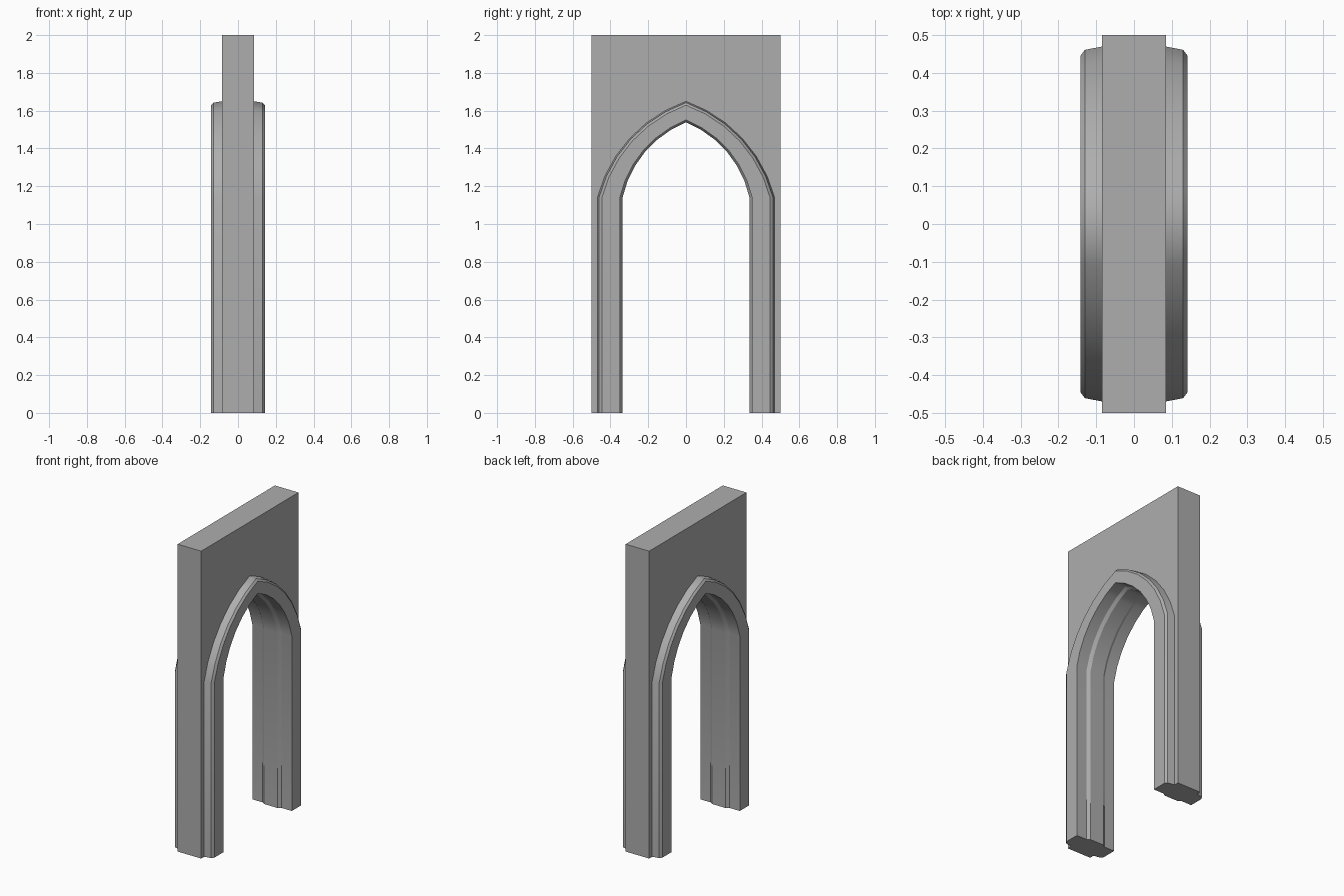
import bpy, bmesh, math

if "Cube" in bpy.data.objects:
    bpy.data.objects.remove(bpy.data.objects["Cube"])

SPRING = 1.14               # height where the arch starts
SWEEP = math.radians(56)    # turn of each arch half
SEGS = 6

stone = bpy.data.materials.new("stone_grey")
stone.diffuse_color = (0.42, 0.42, 0.42, 1)
stone.use_nodes = True
stone.node_tree.nodes["Principled BSDF"].inputs["Base Color"].default_value = stone.diffuse_color


def arch_path(w):
    """(y, z) points of a pointed arch of half width w, foot to foot."""
    apex = 1.545 + (w - 0.344) * 0.105 / 0.126
    dy, dz = -w, apex - SPRING
    chord = math.hypot(dy, dz)
    r = chord / (2 * math.sin(SWEEP / 2))
    back = r * math.cos(SWEEP / 2)
    # circle centre lies on the inner side of the chord
    cy = w / 2 - back * dz / chord
    cz = SPRING + dz / 2 + back * dy / chord
    a0 = math.atan2(SPRING - cz, w - cy)
    half = [(w, 0.0)]
    for i in range(SEGS + 1):
        a = a0 + SWEEP * i / SEGS
        half.append((cy + r * math.cos(a), cz + r * math.sin(a)))
    half[-1] = (0.0, apex)
    return half + [(-y, z) for y, z in reversed(half[:-1])]


def finish(bm, name):
    bmesh.ops.recalc_face_normals(bm, faces=bm.faces)
    me = bpy.data.meshes.new(name)
    bm.to_mesh(me)
    bm.free()
    me.materials.append(stone)
    bpy.context.collection.objects.link(bpy.data.objects.new(name, me))


# Wall panel with the pointed opening
bm = bmesh.new()
outline = arch_path(0.36) + [(-0.5, 0), (-0.5, 2), (0.5, 2), (0.5, 0)]
face = bm.faces.new([bm.verts.new((-0.085, y, z)) for y, z in outline])
ext = bmesh.ops.extrude_face_region(bm, geom=[face], use_keep_orig=True)
bmesh.ops.translate(bm, vec=(0.17, 0, 0),
                    verts=[v for v in ext['geom'] if isinstance(v, bmesh.types.BMVert)])
finish(bm, "wall_panel")

# Arch moulding: half profile (half width, x), mirrored in x, swept over the arch
half = [(0.336, 0.048), (0.350, 0.068), (0.350, 0.142),
        (0.445, 0.142), (0.461, 0.13), (0.470, 0.083)]
profile = half + [(w, -x) for w, x in reversed(half)]
bm = bmesh.new()
rails = [[bm.verts.new((x, y, z)) for y, z in arch_path(w)] for w, x in profile]
n = len(rails)
for i in range(n):
    a, b = rails[i], rails[(i + 1) % n]
    for j in range(len(a) - 1):
        bm.faces.new((a[j], a[j + 1], b[j + 1], b[j])).smooth = True
for end in (0, -1):
    cap = bm.faces.new([rail[end] for rail in rails])
    for e in cap.edges:
        e.smooth = False
# Keep the long profile edges crisp while the sweep stays smooth
for rail in rails:
    for v0, v1 in zip(rail, rail[1:]):
        bm.edges.get((v0, v1)).smooth = False
finish(bm, "arch_moulding")
